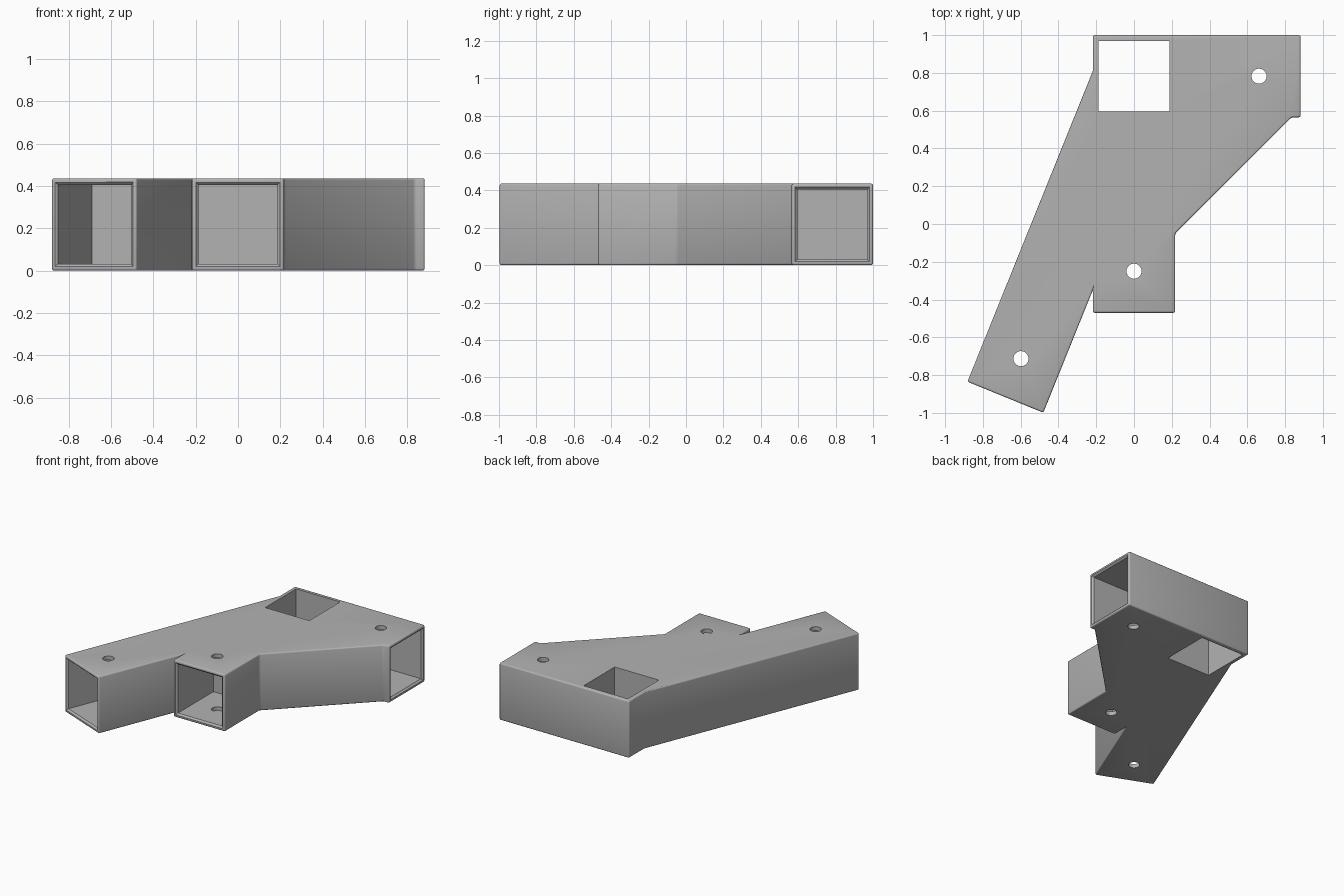
import bpy, bmesh, math
from mathutils import Vector, Matrix

cube = bpy.data.objects.get("Cube")
if cube:
    bpy.data.objects.remove(cube, do_unlink=True)

H = 0.436          # tube outside size
IN = 0.187         # half of socket inside size
DEPTH = 0.44       # socket depth
ARM = math.radians(22)

grey = bpy.data.materials.new("plain grey")
grey.use_nodes = True
colour = (0.45, 0.45, 0.45, 1)
grey.diffuse_color = colour
grey.node_tree.nodes["Principled BSDF"].inputs["Base Color"].default_value = colour


def make_object(name, bm):
    bmesh.ops.recalc_face_normals(bm, faces=bm.faces)
    mesh = bpy.data.meshes.new(name)
    bm.to_mesh(mesh)
    bm.free()
    mesh.materials.append(grey)
    obj = bpy.data.objects.new(name, mesh)
    bpy.context.collection.objects.link(obj)
    return obj


def socket_cutter(name, mouth, angle):
    """Square bore with a chamfered lip, running from the mouth along angle."""
    bm = bmesh.new()
    place = Matrix.Translation((*mouth, H / 2)) @ Matrix.Rotation(angle, 4, 'Z')
    rings = []
    for d, h in ((-0.012, IN + 0.024), (0.012, IN), (DEPTH, IN)):
        rings.append([bm.verts.new(place @ Vector((d, y * h, z * h)))
                      for y, z in ((-1, -1), (1, -1), (1, 1), (-1, 1))])
    for a, b in zip(rings, rings[1:]):
        for i in range(4):
            j = (i + 1) % 4
            bm.faces.new((a[i], a[j], b[j], b[i]))
    bm.faces.new(rings[0])
    bm.faces.new(rings[-1])
    return make_object(name, bm)


def screw_cutter(name, mouth, angle):
    """Round hole through both walls, halfway along the socket."""
    bm = bmesh.new()
    x = mouth[0] + math.cos(angle) * DEPTH / 2
    y = mouth[1] + math.sin(angle) * DEPTH / 2
    bmesh.ops.create_cone(bm, cap_ends=True, segments=32, radius1=0.04, radius2=0.04,
                          depth=1, matrix=Matrix.Translation((x, y, H / 2)))
    return make_object(name, bm)


# Body: plan outline extruded upward, outer edges rounded
outline = [(-0.218, 1.0), (-0.218, 0.81), (-0.882, -0.835), (-0.48, -0.999),
           (-0.218, -0.35), (-0.218, -0.47), (0.218, -0.47), (0.218, -0.05),
           (0.835, 0.565), (0.882, 0.565), (0.882, 1.0)]
bm = bmesh.new()
base = bm.faces.new([bm.verts.new((x, y, 0)) for x, y in outline])
top = bmesh.ops.extrude_face_region(bm, geom=[base])["geom"]
bmesh.ops.translate(bm, vec=(0, 0, H), verts=[v for v in top if isinstance(v, bmesh.types.BMVert)])
body = make_object("tube_connector", bm)
bevel = body.modifiers.new("rounded edges", 'BEVEL')
bevel.width = 0.01
bevel.segments = 3
bevel.limit_method = 'ANGLE'
bevel.angle_limit = math.radians(30)

# Sockets and screw holes for the three side tubes
cutters = []
mouths = {"front": ((0, -0.47), math.pi / 2),
          "side": ((0.882, 0.7825), math.pi),
          "slanted": ((-0.681, -0.917), math.pi / 2 - ARM)}
for name, (mouth, angle) in mouths.items():
    cutters.append(socket_cutter(name + "_socket_cutter", mouth, angle))
    cutters.append(screw_cutter(name + "_screw_cutter", mouth, angle))

# Upright square hole
bm = bmesh.new()
bmesh.ops.create_cube(bm, size=1, matrix=Matrix.Translation((0, 0.7825, H / 2))
                      @ Matrix.Diagonal((2 * IN, 2 * IN, 1, 1)))
cutters.append(make_object("upright_hole_cutter", bm))

for cutter in cutters:
    cut = body.modifiers.new(cutter.name, 'BOOLEAN')
    cut.object = cutter
    cut.operation = 'DIFFERENCE'
    cut.solver = 'EXACT'

# Bake the cuts, then remove the cutters
bpy.context.view_layer.update()
graph = bpy.context.evaluated_depsgraph_get()
baked = bpy.data.meshes.new_from_object(body.evaluated_get(graph))
body.modifiers.clear()
body.data = baked
for cutter in cutters:
    bpy.data.objects.remove(cutter, do_unlink=True)

bpy.ops.object.select_all(action='DESELECT')
body.select_set(True)
bpy.context.view_layer.objects.active = body
bpy.ops.object.shade_smooth_by_angle(angle=math.radians(30))
